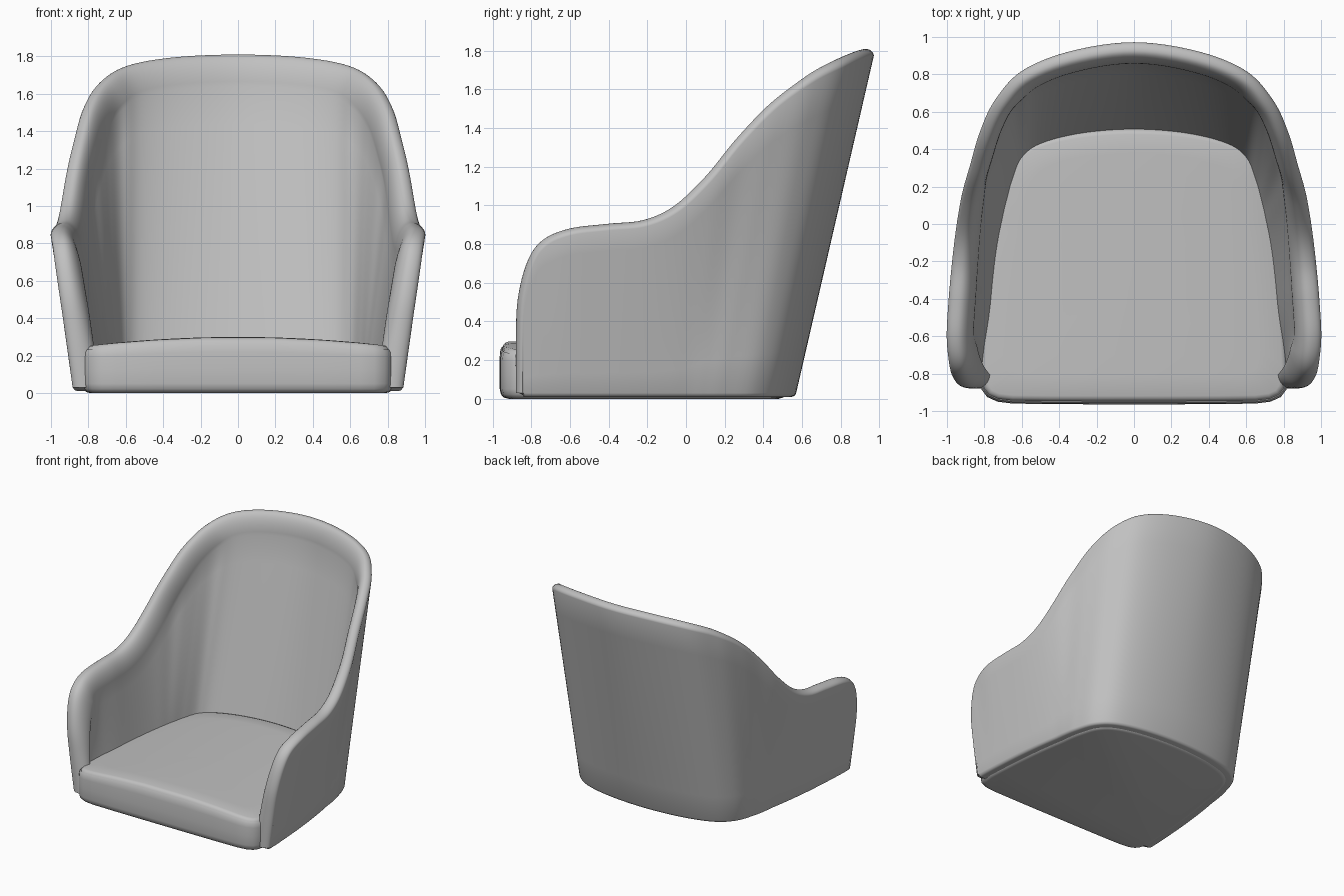
import bpy, bmesh, math
from mathutils import Vector

cube = bpy.data.objects.get("Cube")
if cube:
    bpy.data.objects.remove(cube)

UP = Vector((0, 0, 1))
STEPS = 6

fabric = bpy.data.materials.new("grey_fabric")
fabric.use_nodes = True
GREY = (0.53, 0.53, 0.53, 1)
fabric.diffuse_color = GREY
fabric.node_tree.nodes["Principled BSDF"].inputs["Base Color"].default_value = GREY


def make_object(name, rings, angle):
    """Skin a list of equal closed rings and cap both ends."""
    bm = bmesh.new()
    grid = [[bm.verts.new(p) for p in ring] for ring in rings]
    n = len(grid[0])
    for a, b in zip(grid, grid[1:]):
        for i in range(n):
            j = (i + 1) % n
            bm.faces.new((a[i], a[j], b[j], b[i]))
    bm.faces.new(grid[0])
    bm.faces.new(grid[-1])
    bmesh.ops.remove_doubles(bm, verts=bm.verts, dist=0.0005)
    bmesh.ops.recalc_face_normals(bm, faces=bm.faces)
    mesh = bpy.data.meshes.new(name)
    bm.to_mesh(mesh)
    bm.free()
    mesh.materials.append(fabric)
    obj = bpy.data.objects.new(name, mesh)
    bpy.context.collection.objects.link(obj)
    bpy.ops.object.select_all(action='DESELECT')
    obj.select_set(True)
    bpy.context.view_layer.objects.active = obj
    bpy.ops.object.shade_smooth_by_angle(angle=math.radians(angle))


def smooth_ramp(value, low, high):
    t = min(max((value - low) / (high - low), 0), 1)
    return t * t * (3 - 2 * t)


# Left half of the shell, front to back: base x, base y, flare x, flare y, rim height
half = [
    (.88, -.88, .14, 0, .03), (.88, -.88, .14, 0, .3), (.88, -.87, .14, 0, .52),
    (.88, -.82, .14, 0, .71), (.878, -.74, .14, 0, .82), (.87, -.6, .15, 0, .88),
    (.855, -.4, .15, 0, .905), (.835, -.22, .15, .01, .925), (.815, -.08, .14, .03, 1),
    (.8, .01, .112, .085, 1.15), (.79, .09, .068, .14, 1.36), (.768, .2, .042, .17, 1.54),
    (.71, .36, .025, .173, 1.67), (.58, .475, .017, .193, 1.75), (.33, .545, .01, .21, 1.795),
    (0, .57, 0, .222, 1.81)]
table = half + [(-r[0], r[1], -r[2], r[3], r[4]) for r in reversed(half[:-1])]


def catmull(a, b, c, d, t):
    return [q + .5 * t * (r - p + t * (2 * p - 5 * q + 4 * r - s + t * (3 * (q - r) + s - p)))
            for p, q, r, s in zip(a, b, c, d)]


path = []
last = len(table) - 1
for i in range(last):
    ends = [table[min(max(i + k, 0), last)] for k in (-1, 0, 1, 2)]
    path += [catmull(*ends, s / STEPS) for s in range(STEPS)]
path.append(list(table[-1]))
count = len(path)

base = [Vector((p[0], p[1], .01)) for p in path]
rim = [Vector((p[0] + p[2] * p[4], p[1] + p[3] * p[4], p[4])) for p in path]


def tangent(points, i, reach):
    return points[min(i + reach, count - 1)] - points[max(i - reach, 0)]


# Shell: a rounded wall section swept around the seat
sections, inward = [], []
for i in range(count):
    along = tangent(base, i, 3)
    along.y += .002 if i < count / 2 else -.002
    into = UP.cross(along).normalized()
    inward.append(into)
    down = into.cross(tangent(rim, i, 1)).normalized()
    thick_low = .075 + .055 * smooth_ramp(base[i].y, -.9, -.4)
    thick_top = .145 - .03 * smooth_ramp(base[i].y, -.4, .2)
    soft = .03 + .14 * min(1, rim[i].z / .8)
    foot = base[i].copy()
    foot.y = max(foot.y, -.84)
    peak = thick_top * .4

    arc = []
    for k in range(7):                      # tight outer edge
        t = k / 6 * math.pi / 2
        arc.append(rim[i] + down * .035 * (1 - math.sin(t)) + into * peak * (1 - math.cos(t)))
    for k in range(1, 11):                  # soft inner edge
        t = k / 10 * math.pi / 2
        arc.append(rim[i] + down * soft * (1 - math.cos(t))
                   + into * (peak + (thick_top - peak) * math.sin(t)))
    for p in arc:
        p.z = max(p.z, .01)
    hem = [foot + into * .022, foot + into * .007 + UP * .006]
    outer = [(foot + UP * .02).lerp(arc[0], k / 8) for k in range(8)]
    inner = [arc[-1].lerp(foot + into * thick_low, k / 8) for k in range(1, 9)]
    sections.append(hem + outer + arc + inner)
make_object("chair_shell", sections, 50)

# Seat cushion: outline follows the shell base, with a rounded front
side = [base[i] + inward[i] * .045 for i in range(count) if base[i].y > -.78]
corner = [(.828, -.84), (.815, -.885), (.785, -.925), (.73, -.95), (.65, -.96), (.45, -.963), (.2, -.964)]
front = [Vector((-x, y, 0)) for x, y in corner] + [Vector((x, y, 0)) for x, y in reversed(corner)]
outline = [Vector((p.x, p.y, 0)) for p in side + front]
m = len(outline)
normals = [UP.cross(outline[(i + 1) % m] - outline[i - 1]).normalized() for i in range(m)]


def crown(p, z):
    return Vector((p.x, p.y, z + .05 * (z / .25) ** 2 * (1 - (p.x / .83) ** 2)))


# Inset and height of each ring; the dip is the seam
profile = [(.045, 0), (.022, .006), (.007, .022), (0, .05), (0, .12), (0, .19), (.004, .218),
           (.012, .231), (.016, .228), (.02, .236), (.03, .245), (.045, .249)]
rings = [[crown(p + n * inset, z) for p, n in zip(outline, normals)] for inset, z in profile]
centre = Vector((0, -.2, 0))
for scale in (.85, .7, .5, .3, .1, .02):
    rings.append([crown(centre + (p + n * .045 - centre) * scale, .25)
                  for p, n in zip(outline, normals)])
make_object("seat_cushion", rings, 40)
